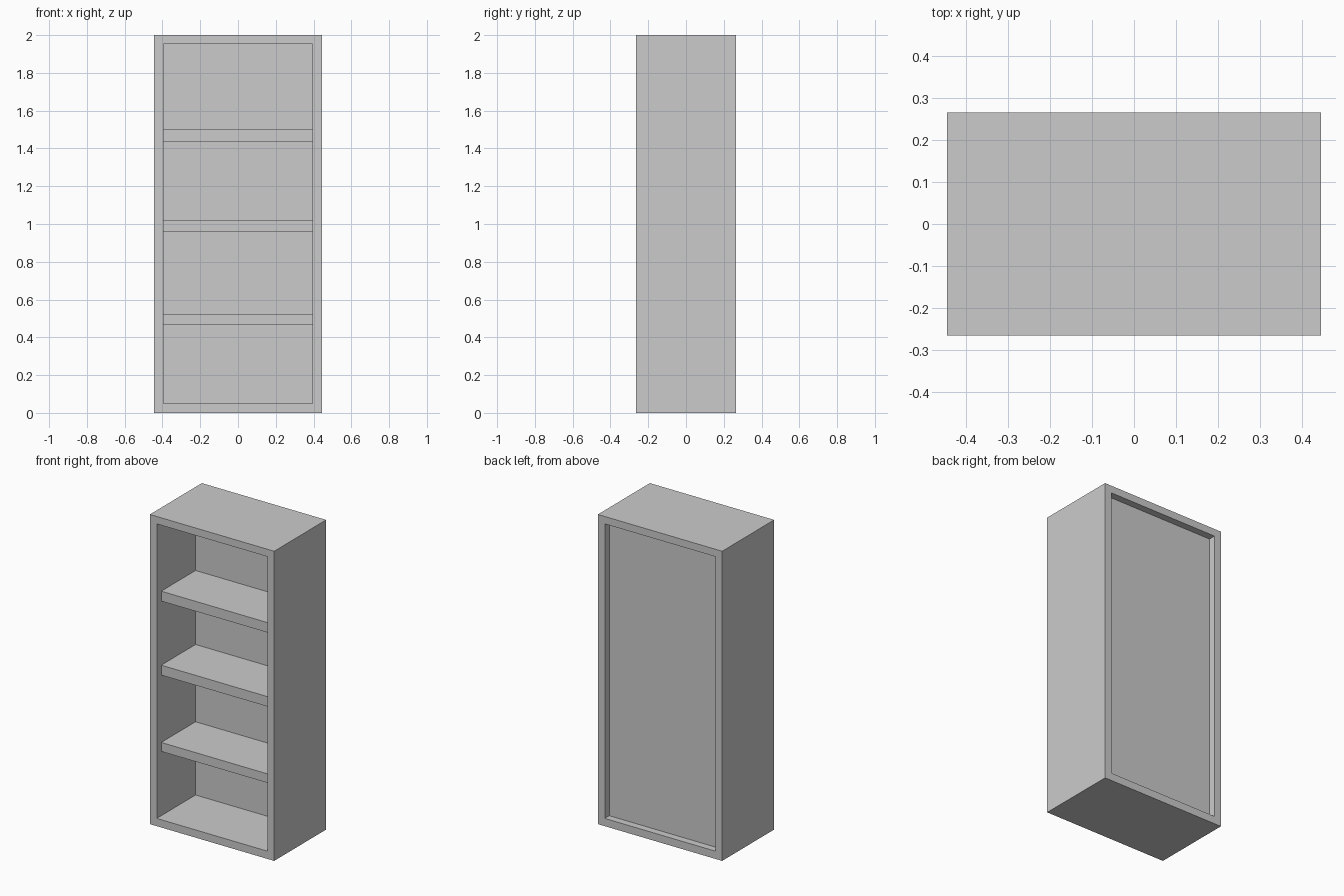
import bpy, bmesh

if "Cube" in bpy.data.objects:
    bpy.data.objects.remove(bpy.data.objects["Cube"])

W, D, H = 0.444, 0.265, 2.0          # half width, half depth, height
IW, Z0, Z1 = 0.395, 0.05, 1.952      # opening half width, bottom, top
SHELF_FRONT, PANEL_FRONT, PANEL_BACK = -0.219, 0.131, 0.219


def finish(name, bm):
    bmesh.ops.recalc_face_normals(bm, faces=bm.faces)
    mesh = bpy.data.meshes.new(name)
    bm.to_mesh(mesh)
    bm.free()
    obj = bpy.data.objects.new(name, mesh)
    bpy.context.collection.objects.link(obj)
    return obj


def box(name, lo, hi):
    bm = bmesh.new()
    bmesh.ops.create_cube(bm, size=1)
    for v in bm.verts:
        v.co = [a + (c + 0.5) * (b - a) for a, b, c in zip(lo, hi, v.co)]
    return finish(name, bm)


def rect(hw, z0, z1):
    return [(-hw, z0), (hw, z0), (hw, z1), (-hw, z1)]


# Outer case: rectangular ring running the full depth
bm = bmesh.new()
loops = [[bm.verts.new((x, y, z)) for x, z in pts]
         for pts, y in ((rect(W, 0, H), -D), (rect(W, 0, H), D),
                        (rect(IW, Z0, Z1), D), (rect(IW, Z0, Z1), -D))]
for k in range(4):
    a, b = loops[k], loops[(k + 1) % 4]
    for i in range(4):
        j = (i + 1) % 4
        bm.faces.new((a[i], a[j], b[j], b[i]))
finish("case", bm)

# Back panel, recessed from the rear
box("back_panel", (-IW, PANEL_FRONT, Z0), (IW, PANEL_BACK, Z1))

# Shelves, set back from the front
for name, lo, hi in (("lower_shelf", 0.465, 0.523),
                     ("middle_shelf", 0.958, 1.022),
                     ("upper_shelf", 1.436, 1.5)):
    box(name, (-IW, SHELF_FRONT, lo), (IW, PANEL_FRONT, hi))
